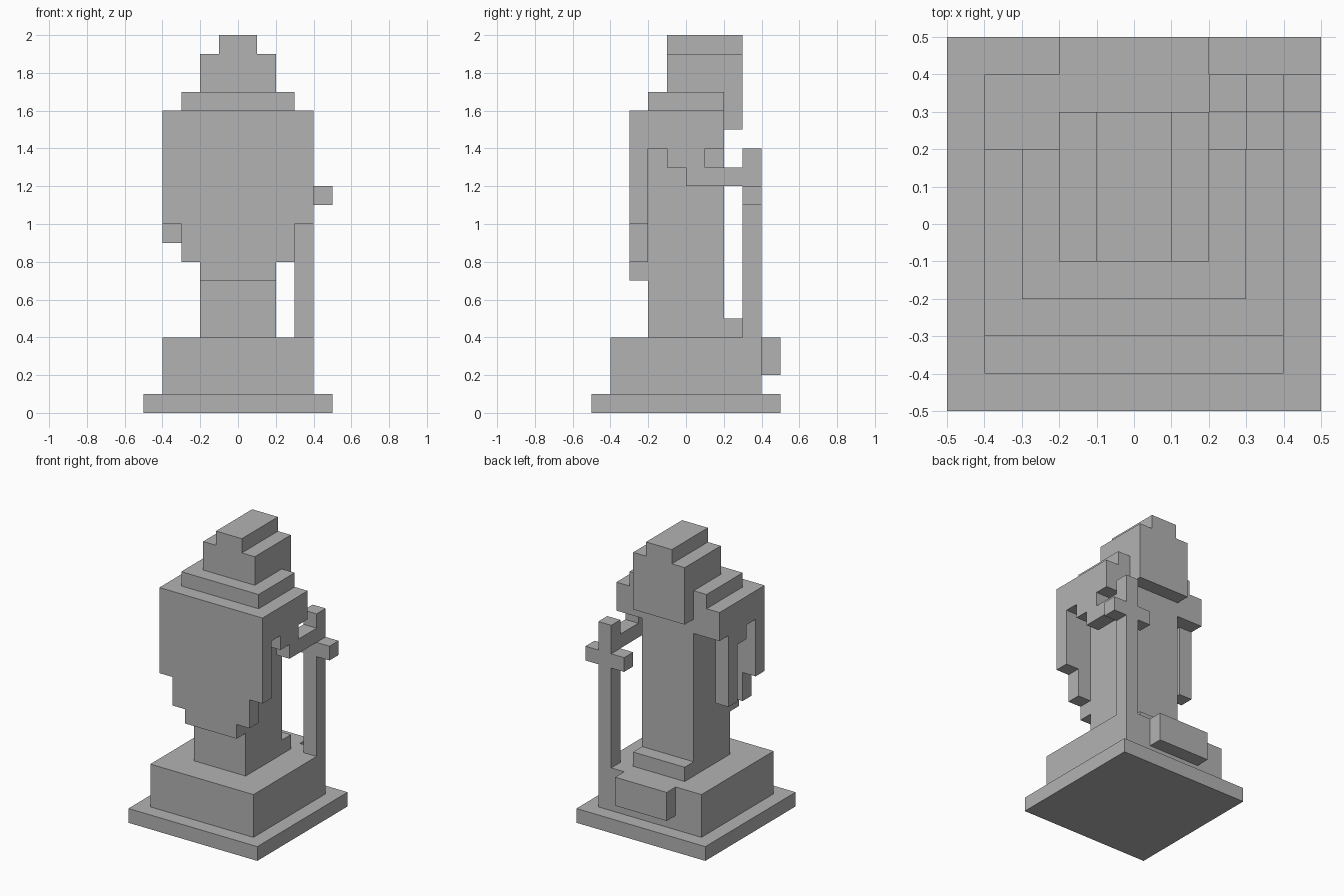
import bpy
import bmesh
from mathutils import Vector

cube = bpy.data.objects.get("Cube")
if cube:
    bpy.data.objects.remove(cube, do_unlink=True)

stone = bpy.data.materials.new("grey stone")
stone.use_nodes = True
grey = (0.45, 0.45, 0.45, 1)
stone.diffuse_color = grey
stone.node_tree.nodes["Principled BSDF"].inputs["Base Color"].default_value = grey

U = 0.1  # size of one block


def extrude(name, outline, axis, start, end):
    """Extrude a flat outline, measured in blocks, along x or y."""
    bm = bmesh.new()

    def place(a, b):
        return Vector((start, a, b) if axis == "x" else (a, start, b)) * U

    face = bm.faces.new([bm.verts.new(place(a, b)) for a, b in outline])
    moved = bmesh.ops.extrude_face_region(bm, geom=[face])["geom"]
    step = Vector((1, 0, 0) if axis == "x" else (0, 1, 0)) * (end - start) * U
    bmesh.ops.translate(bm, vec=step,
                        verts=[v for v in moved if isinstance(v, bmesh.types.BMVert)])
    bmesh.ops.recalc_face_normals(bm, faces=bm.faces)
    mesh = bpy.data.meshes.new(name)
    bm.to_mesh(mesh)
    bm.free()
    mesh.materials.append(stone)
    obj = bpy.data.objects.new(name, mesh)
    bpy.context.collection.objects.link(obj)
    return obj


def box(name, x, y, z):
    rect = [(x[0], z[0]), (x[1], z[0]), (x[1], z[1]), (x[0], z[1])]
    return extrude(name, rect, "y", *y)


def mirrored(half):
    """Complete an outline that is symmetric about x = 0."""
    return half + [(-a, b) for a, b in reversed(half)]


# Pedestal with a plaque
box("base_slab", (-5, 5), (-5, 5), (0, 1))
box("plinth", (-4, 4), (-4, 4), (1, 4))
box("plaque", (-2, 2), (4, 5), (2, 4))

# Robed body, feet and shoulders
box("body", (-2, 2), (-2, 2), (4, 14))
box("feet", (-2, 2), (2, 3), (4, 5))
box("shoulders", (-4, 4), (-2, 2), (14, 16))
box("collar", (-3, 3), (-2, 2), (16, 17))

# Cape with a stepped hem
extrude("cape", mirrored([(2, 7), (2, 8), (3, 8), (3, 10), (4, 10), (4, 16)]),
        "y", -3, -2)

# Head with a stepped crown, and the face reaching down over the chest
extrude("head", mirrored([(2, 17), (2, 19), (1, 19), (1, 20)]), "y", -1, 2)
extrude("face", mirrored([(2, 15), (2, 19), (1, 19), (1, 20)]), "y", 2, 3)

# Hanging arm and raised arm
extrude("right_arm", [(-1, 14), (-1, 13), (0, 13), (0, 9), (1, 9), (1, 14)],
        "x", -4, -3)
extrude("left_arm", [(-1, 14), (-1, 13), (0, 13), (0, 12), (3, 12), (3, 13),
                     (1, 13), (1, 14)], "x", 3, 4)

# Staff standing on the plinth, with a crossbar
extrude("staff", [(3, 4), (4, 4), (4, 11), (5, 11), (5, 12), (4, 12), (4, 14),
                  (3, 14), (3, 12), (2, 12), (2, 11), (3, 11)], "y", 3, 4)
